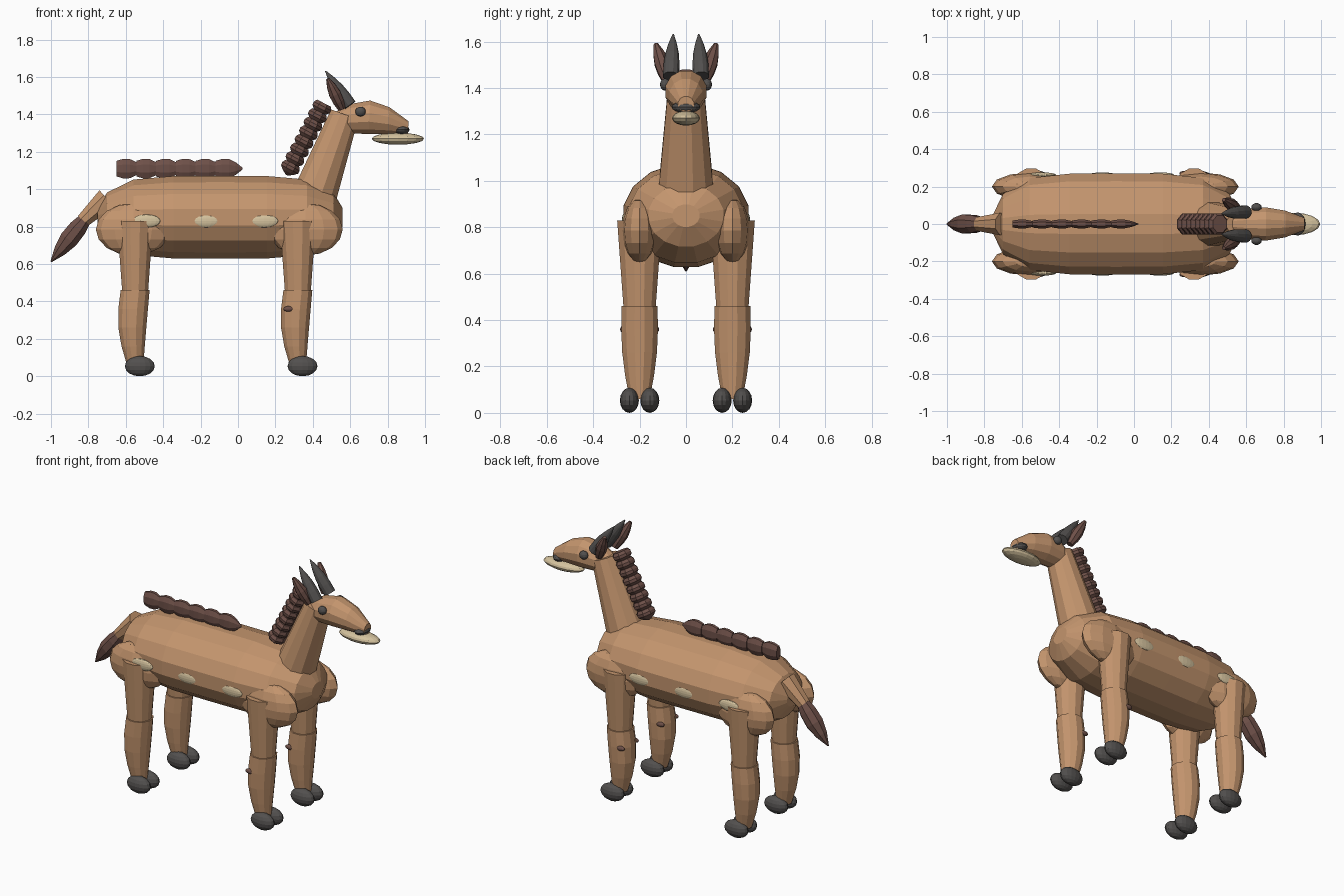
import bpy, bmesh, math
from mathutils import Vector, Matrix

default_cube = bpy.data.objects.get("Cube")
if default_cube:
    bpy.data.objects.remove(default_cube, do_unlink=True)


def make_material(name, red, green, blue):
    material = bpy.data.materials.new(name)
    material.use_nodes = True
    colour = (red, green, blue, 1)
    material.diffuse_color = colour
    shader = material.node_tree.nodes["Principled BSDF"]
    shader.inputs["Base Color"].default_value = colour
    return material


coat = make_material("tan coat", red=.55, green=.3, blue=.155)
hair = make_material("brown hair", red=.155, green=.08, blue=.065)
horn = make_material("dark grey horn", red=.085, green=.08, blue=.077)
cream = make_material("cream", red=.66, green=.54, blue=.34)


def finish(bm, name, material):
    bmesh.ops.recalc_face_normals(bm, faces=bm.faces)
    mesh = bpy.data.meshes.new(name)
    bm.to_mesh(mesh)
    bm.free()
    mesh.materials.append(material)
    part = bpy.data.objects.new(name, mesh)
    bpy.context.collection.objects.link(part)


def tube(name, material, centres, radii, width=1, sides=12):
    """Flat-faced tube whose rings stand square to its overall direction."""
    bm = bmesh.new()
    along = centres[-1] - centres[0]
    up = along.cross(Vector((0, 1, 0))).normalized()
    across = up.cross(along).normalized() * width
    angles = [math.tau * (k + .5) / sides for k in range(sides)]
    loops = []
    for centre, radius in zip(centres, radii):
        loops.append([bm.verts.new(centre + radius * (across * math.cos(a) + up * math.sin(a)))
                      for a in angles])
    for lower, upper in zip(loops, loops[1:]):
        for k in range(sides):
            bm.faces.new((lower[k - 1], lower[k], upper[k], upper[k - 1]))
    bm.faces.new(loops[0])
    bm.faces.new(loops[-1])
    finish(bm, name, material)


def limb(name, material, start, end, base, tip, bulge=0, bend=0, width=1, sides=12):
    """Tapering tube that may swell and bow in the middle."""
    start, end = Vector(start), Vector(end)
    bow = (end - start).cross(Vector((0, 1, 0))).normalized() * bend
    steps = [k / 4 for k in range(5)]
    swell = [math.sin(math.pi * t) for t in steps]
    centres = [start.lerp(end, t) + bow * s for t, s in zip(steps, swell)]
    radii = [base + (tip - base) * t + bulge * s for t, s in zip(steps, swell)]
    tube(name, material, centres, radii, width, sides)


def ellipsoid(name, material, centre, radii, segments=16):
    bm = bmesh.new()
    bmesh.ops.create_uvsphere(bm, u_segments=segments, v_segments=8, radius=1)
    bm.transform(Matrix.Translation(centre) @ Matrix.Diagonal(radii).to_4x4())
    finish(bm, name, material)


def hair_row(name, start, step, count, width):
    """Overlapping blades, each blunt at its start and pointed at its end."""
    start, step = Vector(start), Vector(step)
    for k in range(count):
        root = start + step * k
        limb(name, hair, root, root + step * 1.35, base=.045, tip=.006,
             bulge=.03, width=width, sides=8)


# Barrel-shaped torso with rounded ends
spread = [math.sin(math.pi * k / 8) for k in range(-4, 5)]
tube("torso", coat,
     centres=[Vector((.655 * t - .095, 0, .85)) for t in spread],
     radii=[.22 * math.sqrt(1.05 - abs(t) ** 5) for t in spread],
     width=1.22, sides=16)

# Neck and head
limb("neck", coat, start=(.4, 0, .94), end=(.57, 0, 1.4), base=.125, tip=.08)
limb("head", coat, start=(.49, 0, 1.35), end=(.91, 0, 1.33),
     base=.05, tip=.035, bulge=.05, bend=.045)
ellipsoid("nose", horn, centre=(.875, 0, 1.318), radii=(.042, .062, .026))
ellipsoid("lower_lip", cream, centre=(.855, 0, 1.27), radii=(.14, .06, .032))

# Tail
limb("tail_base", coat, start=(-.7, 0, .95), end=(-.83, 0, .83), base=.065, tip=.04, sides=8)
limb("tail_hair", hair, start=(-.81, 0, .85), end=(-1, 0, .612),
     base=.035, tip=.004, bulge=.035, sides=8)

# Hair along the back and down the neck
hair_row("back_hair", start=(-.65, 0, 1.11), step=(.106, 0, 0), count=6, width=.45)
hair_row("neck_hair", start=(.46, 0, 1.46), step=(-.024, 0, -.046), count=8, width=1.1)

for side, word in ((1, "left"), (-1, "right")):
    # Muscles, two-piece legs and cloven hooves
    for end, x, muscle_x in (("front", .32, .36), ("rear", -.55, -.56)):
        y = .2 * side
        prefix = word + "_" + end
        ellipsoid(prefix + "_muscle", coat, centre=(muscle_x, y, .785),
                  radii=(.2, .075, .14), segments=12)
        limb(prefix + "_thigh", coat, start=(x, y, .83), end=(x, y, .43), base=.1, tip=.07)
        limb(prefix + "_shin", coat, start=(x, y, .46), end=(x, y, .06),
             base=.08, tip=.045, bulge=.015, bend=-.015)
        for toe in (-.044, .044):
            ellipsoid(prefix + "_hoof", horn, centre=(x + .025, y + toe, .054),
                      radii=(.08, .041, .054))

    # Small marks on the front shins
    for offset in (-.07, .07):
        ellipsoid(word + "_leg_mark", hair, centre=(.27, side * .2 + offset, .36),
                  radii=(.028, .014, .015))

    # Flank spots
    for x in (-.49, -.17, .14):
        ellipsoid(word + "_flank_spot", cream, centre=(x, side * .262, .83),
                  radii=(.075, .014, .035))

    # Eyes, horns and ears
    ellipsoid(word + "_eye", horn, centre=(.655, side * .09, 1.415), radii=(.028, .022, .026))
    limb(word + "_horn", horn, start=(.6, side * .065, 1.45), end=(.468, side * .055, 1.632),
         base=.035, tip=.003, bulge=.012)
    limb(word + "_ear", hair, start=(.555, side * .08, 1.43), end=(.48, side * .13, 1.59),
         base=.022, tip=.01, bulge=.018, sides=8)
